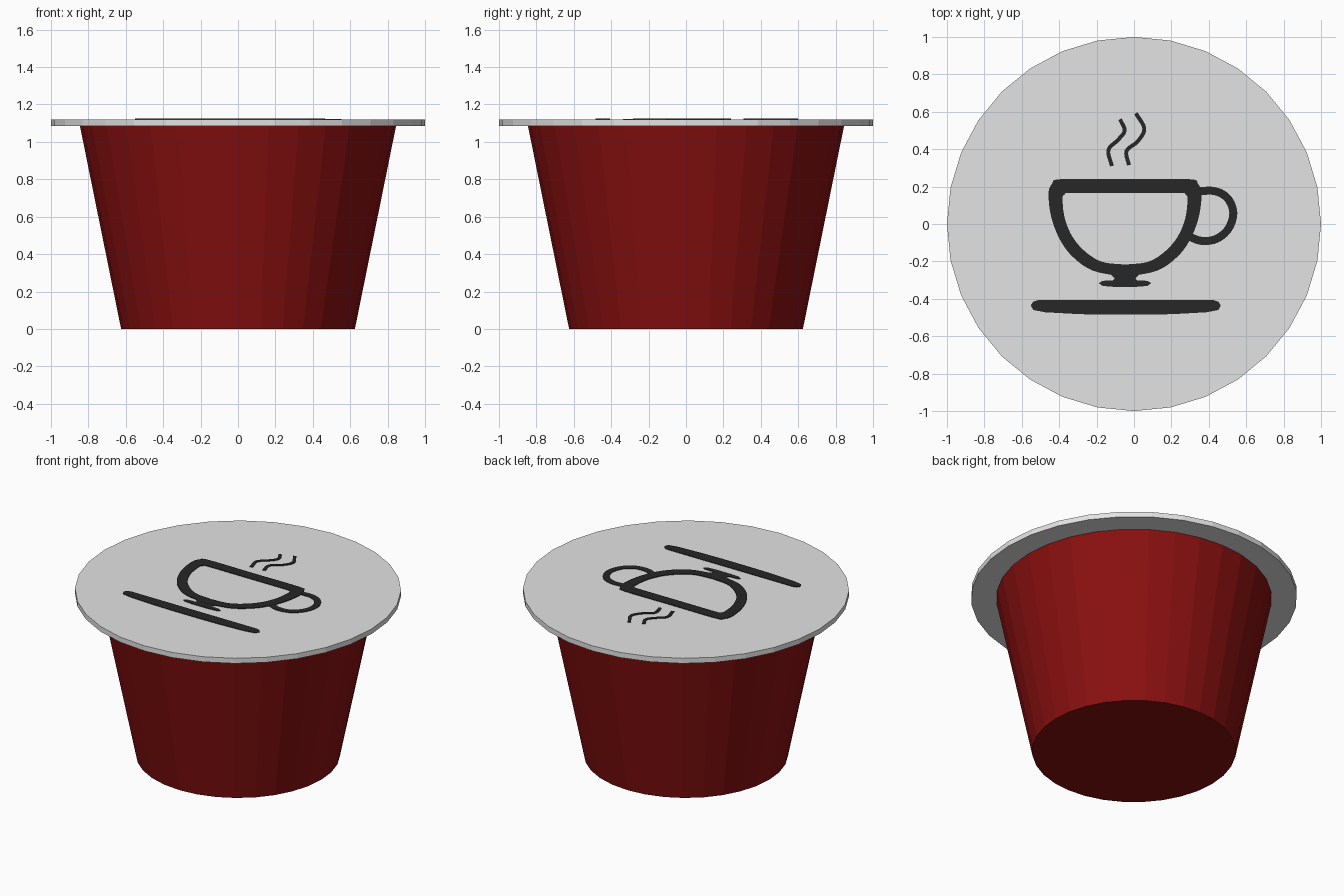
import bpy, bmesh, math
from mathutils import Vector

if "Cube" in bpy.data.objects:
    bpy.data.objects.remove(bpy.data.objects["Cube"])

SIDES = 32
LID_BOTTOM, LID_TOP = 1.085, 1.12


def material(name, r, g, b):
    m = bpy.data.materials.new(name)
    m.diffuse_color = (r, g, b, 1)
    m.use_nodes = True
    m.node_tree.nodes["Principled BSDF"].inputs["Base Color"].default_value = m.diffuse_color
    return m


RED = material("dark_red", 0.25, 0.005, 0.005)
GREY = material("light_grey", 0.77, 0.77, 0.77)
BLACK = material("soft_black", 0.02, 0.02, 0.02)


def add_object(name, bm, mat):
    bmesh.ops.recalc_face_normals(bm, faces=bm.faces[:])
    mesh = bpy.data.meshes.new(name)
    bm.to_mesh(mesh)
    bm.free()
    mesh.materials.append(mat)
    ob = bpy.data.objects.new(name, mesh)
    bpy.context.collection.objects.link(ob)
    return ob


def frustum(name, r0, r1, z0, z1, mat):
    bm = bmesh.new()
    rings = []
    for r, z in ((r0, z0), (r1, z1)):
        rings.append([bm.verts.new((r * math.cos(a), r * math.sin(a), z))
                      for a in (math.tau * i / SIDES for i in range(SIDES))])
    bm.faces.new(rings[0])
    bm.faces.new(rings[1])
    for i in range(SIDES):
        j = (i + 1) % SIDES
        bm.faces.new((rings[0][i], rings[0][j], rings[1][j], rings[1][i]))
    return add_object(name, bm, mat)


def smooth(points, steps=5):
    """Catmull-Rom curve through the points."""
    p = [Vector(q) for q in points]
    p = [2 * p[0] - p[1]] + p + [2 * p[-1] - p[-2]]
    out = []
    for a, b, c, d in zip(p, p[1:], p[2:], p[3:]):
        for k in range(steps):
            t = k / steps
            out.append(0.5 * (2 * b + (c - a) * t + (2 * a - 5 * b + 4 * c - d) * t * t
                              + (3 * b - a - 3 * c + d) * t ** 3))
    return out + [p[-2]]


def plate(name, left, right, height=0.004, closed=False):
    """Thin printed plate on the lid, spanning two matching edge lines."""
    bm = bmesh.new()
    z0, z1 = LID_TOP - 0.002, LID_TOP + height
    rows = [[bm.verts.new((x, y, z)) for (x, y), z in
             ((l, z0), (l, z1), (r, z1), (r, z0))] for l, r in zip(left, right)]
    pairs = list(zip(rows, rows[1:]))
    if closed:
        pairs.append((rows[-1], rows[0]))
    else:
        bm.faces.new(rows[0])
        bm.faces.new(rows[-1])
    for a, b in pairs:
        for i in range(4):
            j = (i + 1) % 4
            bm.faces.new((a[i], a[j], b[j], b[i]))
    return add_object(name, bm, BLACK)


def stroke(name, points, width, height=0.004):
    path = smooth(points)
    left, right = [], []
    for i, p in enumerate(path):
        d = (path[min(i + 1, len(path) - 1)] - path[max(i - 1, 0)]).normalized()
        n = Vector((-d.y, d.x)) * width / 2
        left.append(p + n)
        right.append(p - n)
    return plate(name, left, right, height)


# Capsule body and lid
frustum("capsule_body", 0.625, 0.845, 0, LID_BOTTOM, RED)
frustum("lid", 1.0, 1.0, LID_BOTTOM, LID_TOP, GREY)

# Printed cup outline: half profiles mirrored about the cup's middle
MID = -0.048
outer = smooth([(0, 0.24), (0.34, 0.24), (0.39, 0.215), (0.409, 0.16), (0.395, 0.04),
                (0.35, -0.08), (0.28, -0.175), (0.17, -0.25), (0, -0.283)])
inner = smooth([(0, 0.166), (0.29, 0.166), (0.32, 0.16), (0.334, 0.135), (0.322, 0.03),
                (0.28, -0.07), (0.21, -0.15), (0.12, -0.203), (0, -0.217)])


def mirrored(half):
    return ([(MID + p.x, p.y) for p in half]
            + [(MID - p.x, p.y) for p in reversed(half[1:-1])])


plate("printed_cup", mirrored(outer), mirrored(inner), closed=True)

# Printed foot: neck flaring into a flat base
foot = [(0.075, -0.27), (0.055, -0.29), (0.065, -0.301), (0.12, -0.304),
        (0.14, -0.316), (0.12, -0.331), (0.06, -0.336)]
plate("printed_foot", [(MID - x, y) for x, y in foot],
      [(MID + x, y) for x, y in foot], 0.0035)

# Printed saucer
saucer = [(0.47, -0.407), (0.495, -0.415), (0.508, -0.435), (0.495, -0.46),
          (0.43, -0.472), (0.25, -0.482), (0.1, -0.485)]
plate("printed_saucer", [(-0.044 - x, y) for x, y in saucer],
      [(-0.044 + x, y) for x, y in saucer])

# Printed handle
stroke("printed_handle", [(0.33, 0.174), (0.43, 0.176), (0.5, 0.138), (0.531, 0.06),
                          (0.505, -0.025), (0.44, -0.08), (0.36, -0.09), (0.29, -0.065)],
       0.043, 0.003)

# Printed steam wisps
stroke("printed_steam_left", [(-0.075, 0.56), (-0.05, 0.5), (-0.085, 0.45),
                              (-0.137, 0.395), (-0.118, 0.31)], 0.021)
stroke("printed_steam_right", [(0.01, 0.592), (0.055, 0.51), (0.02, 0.442),
                               (-0.04, 0.39), (-0.027, 0.315)], 0.021)
